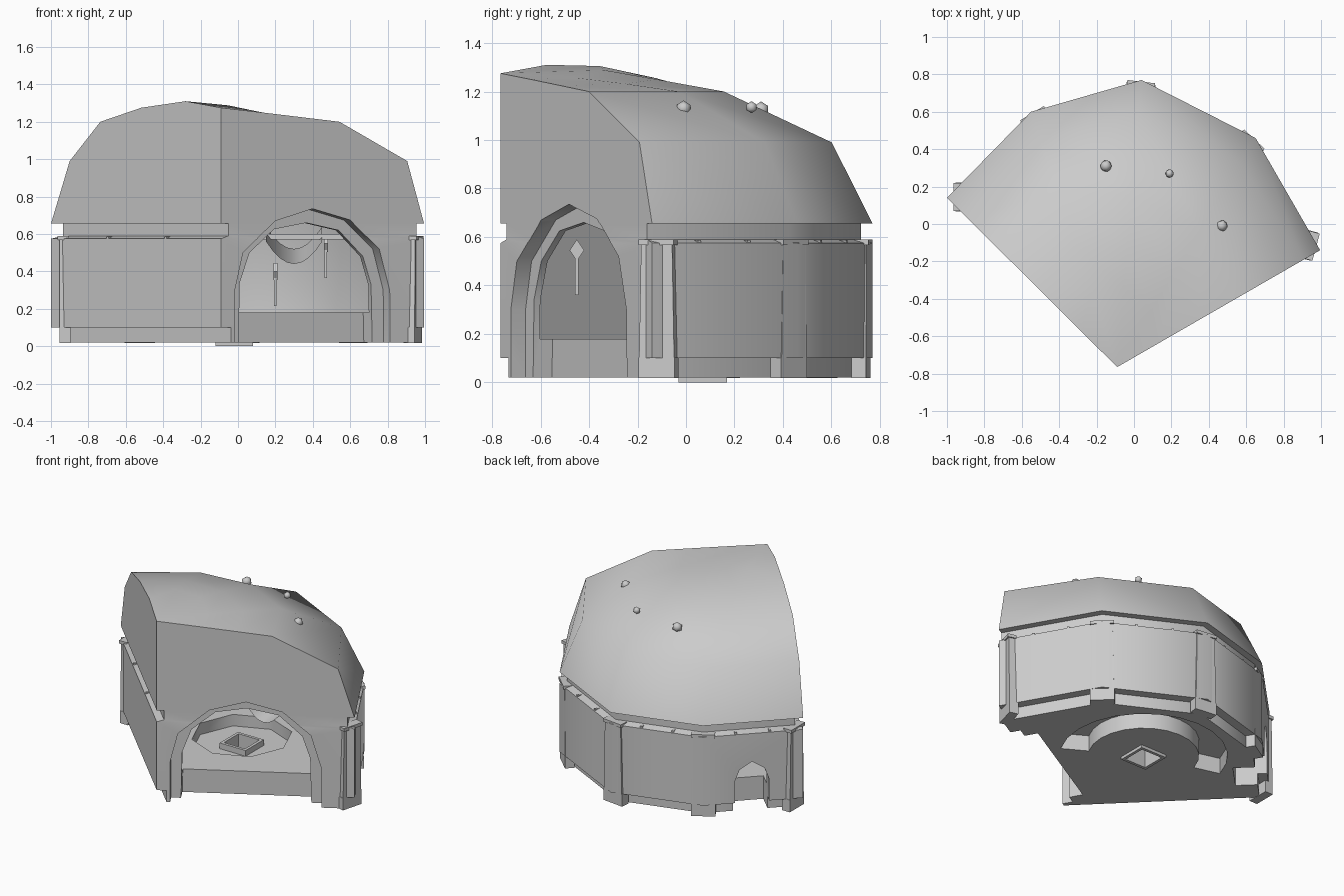
import bpy, bmesh, math
from mathutils import Vector, Matrix

if "Cube" in bpy.data.objects:
    bpy.data.objects.remove(bpy.data.objects["Cube"])

clay = bpy.data.materials.new("pale_grey")
clay.use_nodes = True
clay.diffuse_color = (0.6, 0.6, 0.6, 1)
clay.node_tree.nodes["Principled BSDF"].inputs["Base Color"].default_value = (0.6, 0.6, 0.6, 1)

# Plan outline, counter-clockwise: front corner, entrance end, three back corners, far end
PLAN = [Vector(p) for p in ((-.09, -.765), (.995, -.14), (.65, .46), (.04, .77), (-.55, .6), (-1, .14))]
N = len(PLAN)


def inset(d, front=0.0):
    """Move every plan edge inward by d (the entrance edge by front)."""
    lines = []
    for i in range(N):
        a, b = PLAN[i], PLAN[(i + 1) % N]
        u = (b - a).normalized()
        lines.append((a + Vector((-u.y, u.x)) * (front if i == 0 else d), u))
    pts = []
    for i in range(N):
        (p, u), (q, v) = lines[i - 1], lines[i]
        pts.append(p + u * ((q - p).cross(v) / u.cross(v)))
    return pts


def select(ob):
    bpy.ops.object.select_all(action='DESELECT')
    ob.select_set(True)
    bpy.context.view_layer.objects.active = ob


def smooth_by(ob, angle):
    select(ob)
    bpy.ops.object.shade_smooth_by_angle(angle=math.radians(angle))


def make(name, bm, smooth=None):
    bm.normal_update()
    me = bpy.data.meshes.new(name)
    bm.to_mesh(me)
    bm.free()
    me.materials.append(clay)
    ob = bpy.data.objects.new(name, me)
    bpy.context.collection.objects.link(ob)
    if smooth:
        smooth_by(ob, smooth)
    return ob


def prism(name, pts, shift):
    """Closed prism: a polygon of 3D points swept along shift."""
    bm = bmesh.new()
    lo = [bm.verts.new(p) for p in pts]
    hi = [bm.verts.new(p + shift) for p in pts]
    bm.faces.new(lo[::-1])
    bm.faces.new(hi)
    for i in range(len(pts)):
        j = (i + 1) % len(pts)
        bm.faces.new((lo[i], lo[j], hi[j], hi[i]))
    bmesh.ops.recalc_face_normals(bm, faces=bm.faces)
    return make(name, bm)


def box(name, center, size, angle=0.0, top=1.0):
    bm = bmesh.new()
    bmesh.ops.create_cube(bm, size=1)
    for v in bm.verts:
        k = top if v.co.z > 0 else 1
        v.co = Vector((v.co.x * size[0] * k, v.co.y * size[1], v.co.z * size[2]))
    bm.transform(Matrix.Translation(center) @ Matrix.Rotation(angle, 4, 'Z'))
    return make(name, bm)


def cut(ob, cutter):
    cutter.hide_render = True
    m = ob.modifiers.new("cut", 'BOOLEAN')
    m.operation, m.solver, m.object = 'DIFFERENCE', 'EXACT', cutter
    select(ob)
    bpy.ops.object.modifier_apply(modifier=m.name)
    bpy.data.objects.remove(cutter)


# Dome profile along each ray from the front corner: (fraction, height)
RAYS = [
    [(.2, 1.25), (.4, 1.224), (.583, 1.2), (.917, .99)],
    [(.25, 1.257), (.42, 1.232), (.6, 1.2), (.89, .99)],
    [(.28, 1.288), (.42, 1.25), (.6, 1.2), (.89, .99)],
    [(.3, 1.305), (.47, 1.255), (.68, 1.175), (.89, .99)],
    [(.21, 1.31), (.47, 1.275), (.71, 1.2), (.89, .99)],
]


def domed_solid(name, levels, squash=1.0):
    """Stack plan rings (outline, height) and close them with the dome."""
    bm = bmesh.new()
    rings = [[bm.verts.new((p.x, p.y, z)) for p in pts] for pts, z in levels]
    bm.faces.new(rings[0][::-1])
    for lo, hi in zip(rings, rings[1:]):
        for i in range(N):
            j = (i + 1) % N
            bm.faces.new((lo[i], lo[j], hi[j], hi[i]))
    pts, base = levels[-1]
    rim = rings[-1]
    height = lambda z: base + (z - .655) * squash
    pole = bm.verts.new((*pts[0], height(1.275)))
    cols = []
    for ray, edge, p in zip(RAYS, rim[1:], pts[1:]):
        cols.append([bm.verts.new((*pts[0].lerp(p, t), height(z))) for t, z in ray] + [edge])
    for a, b in zip(cols, cols[1:]):
        bm.faces.new((pole, a[0], b[0]))
        for k in range(len(a) - 1):
            bm.faces.new((a[k], a[k + 1], b[k + 1], b[k]))
    bm.faces.new([rim[0]] + cols[0][::-1] + [pole])
    bm.faces.new([rim[0], pole] + cols[-1])
    return make(name, bm)


# Hut shell: recessed base, wall, recessed band and dome in one solid
full, band, foot, room = inset(0), inset(.045, .002), inset(.06, .002), inset(.1, .1)
hut = domed_solid("hut_shell", [(foot, .02), (foot, .1), (full, .1), (full, .575),
                                (band, .59), (band, .655), (full, .655)])
cut(hut, domed_solid("room_cutter", [(room, .18), (room, .655)], .85))


def opening(name, origin, along, inward, outline, depth):
    """Arch cutter from (offset, height) points, sunk into the wall."""
    base = Vector((*origin, 0)) - Vector((*inward, 0)) * .06
    pts = [base + Vector((*(along * s), z)) for s, z in outline]
    return prism(name, pts, Vector((*inward, 0)) * (depth + .06))


# Large entrance: wide outer arch, then a narrower one that also notches the floor
along = (PLAN[1] - PLAN[0]).normalized()
inward = Vector((-along.y, along.x))
mid = PLAN[0] + along * .565
outer = [(-.48, -.1), (-.48, .3), (-.43, .5), (-.23, .67), (0, .735),
         (.23, .675), (.41, .52), (.475, .3), (.48, -.1)]
inner = [(-.42, -.1), (-.41, .34), (-.35, .5), (-.2, .625), (0, .66),
         (.2, .62), (.35, .48), (.4, .33), (.41, -.1)]
cut(hut, opening("arch_cutter", mid, along, inward, outer, .07))
cut(hut, opening("inner_arch_cutter", mid, along, inward, inner, .16))

# Small back door
side = (PLAN[5] - PLAN[4]).normalized()
side_in = Vector((-side.y, side.x))
door = [(-.11, -.1), (-.11, .25), (-.08, .33), (0, .38), (.08, .33), (.11, .25), (.11, -.1)]
cut(hut, opening("door_cutter", PLAN[4].lerp(PLAN[5], .49), side, side_in, door, .2))

# Channel under the floor, curved around the fire pit
PIT = Vector((-.02, .07, 0))
arc = [math.radians(a) for a in range(-30, 166, 15)]
ring = [PIT + Vector((r * math.cos(a), r * math.sin(a), -.1))
        for r, seq in ((.35, arc), (.53, arc[::-1])) for a in seq]
cut(hut, prism("channel_cutter", ring, Vector((0, 0, .23))))

# Sunken eight-sided hearth with a square fire pit shaft and a low rim
hearth = [PIT + Vector((.32 * math.cos(k * math.pi / 4), .32 * math.sin(k * math.pi / 4), .1))
          for k in range(8)]
cut(hut, prism("hearth_cutter", hearth, Vector((0, 0, .2))))
cut(hut, box("pit_cutter", PIT + Vector((0, 0, .1)), (.18, .18, .4)))
smooth_by(hut, 50)
for k in range(4):
    a = k * math.pi / 2
    off = Vector((math.cos(a), math.sin(a), 0)) * .09
    box("pit_rim", PIT + off + Vector((0, 0, .07)), (.02, .2, .14), a)

# Wall posts set into the plan corners, each with a footing and a cap
for i in range(1, N):
    tangent = (PLAN[min(i + 1, N - 1)] - PLAN[max(i - 1, 1)]).normalized()
    deep, slide = .044, 0
    if i == 1:
        tangent, deep, slide = Vector((.26, .965)), .06, .01
    elif i == N - 1:
        tangent, deep, slide = Vector((0, -1)), .07, -.005
    ang = math.atan2(tangent.y, tangent.x)
    p = PLAN[i] + tangent * slide
    n_in = Vector((-tangent.y, tangent.x))
    at = lambda d, z: Vector((*(p + n_in * d), z))
    box("wall_post", at(deep, .33), (.15, .05, .5), ang, .88)
    box("post_footing", at(deep + .005, .06), (.155, .06, .085), ang)
    box("post_cap", at(deep - .005, .578), (.15, .06, .022), ang)

# Pegs along the recessed band
for i in range(1, N):
    a, b = PLAN[i], PLAN[(i + 1) % N]
    u = (b - a).normalized()
    for t in (.33, .67):
        q = a.lerp(b, t) + Vector((-u.y, u.x)) * .022
        box("wall_peg", (q.x, q.y, .58), (.015, .035, .016), math.atan2(u.y, u.x))

# Stones lying on the roof
for x, y, z, r in ((-.15, .31, 1.125, .034), (.19, .27, 1.135, .025), (.47, -.01, 1.13, .033)):
    bm = bmesh.new()
    bmesh.ops.create_icosphere(bm, subdivisions=1, radius=r)
    bm.transform(Matrix.Translation((x, y, z)))
    make("roof_stone", bm, 50)

# Lanterns on rods along the inside of the walls
for x, y, z in ((-.22, -.45, .545), (.47, .38, .55), (.2, .52, .4)):
    box("lantern_rod", (x, y, z - .1), (.014, .014, .17))
    bm = bmesh.new()
    bmesh.ops.create_cone(bm, segments=4, radius1=.03, radius2=.03, depth=.02, cap_ends=True)
    bm.transform(Matrix.Translation((x, y, z)) @ Matrix.Diagonal((1, 1, 1.5, 1))
                 @ Matrix.Rotation(math.pi / 2, 4, 'Y'))
    make("lantern", bm)

# Sagging cloth under the ceiling
bm = bmesh.new()
bmesh.ops.create_grid(bm, x_segments=8, y_segments=8, size=.5)
for v in bm.verts:
    sag = (1 - 4 * v.co.x ** 2) * .12
    v.co = Vector((.3 + v.co.x * .3, .1 + v.co.y * .5, .6 - sag + v.co.y * .08))
make("ceiling_cloth", bm, 60)

# Beam across the room
box("room_beam", (.1, .2, .585), (1.1, .05, .03), math.radians(-25))
